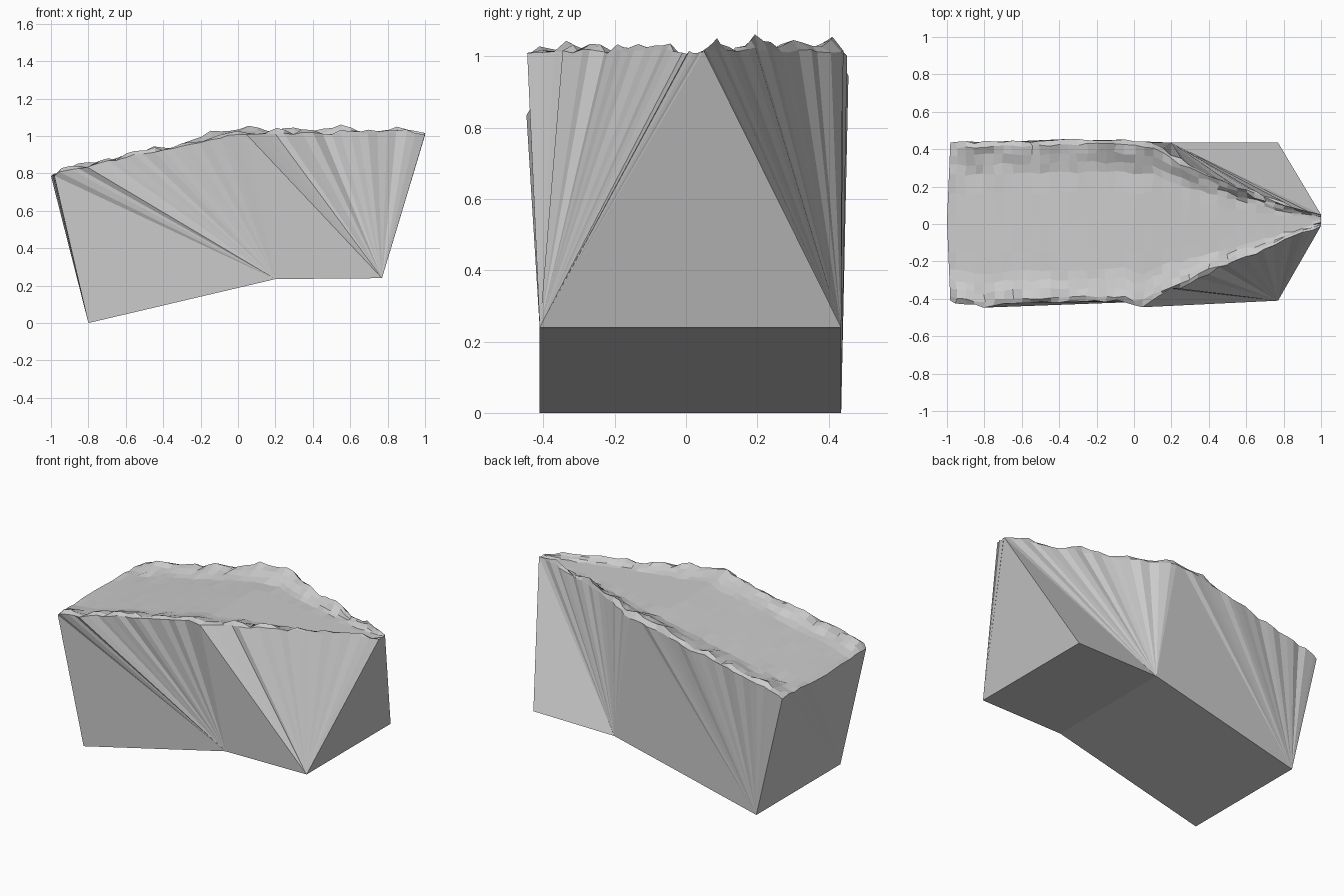
import bpy
import bmesh
import random

random.seed(7)
cube = bpy.data.objects.get("Cube")
if cube:
    bpy.data.objects.remove(cube, do_unlink=True)


def along(profile, x):
    """Value of a piecewise linear profile at x."""
    for (x0, a), (x1, b) in zip(profile, profile[1:]):
        if x <= x1:
            return a + (b - a) * (x - x0) / (x1 - x0)
    return profile[-1][1]


# Outline of the top ledge and height of its jagged back ridge
FRONT = [(-1, -.41), (-.8, -.445), (-.72, -.425), (-.04, -.41), (.03, -.45), (.1, -.405),
         (.2, -.35), (.27, -.335), (.45, -.235), (.62, -.18), (.8, -.09), (1, -.01)]
BACK = [(-1, .435), (-.1, .452), (.1, .435), (.22, .36), (.36, .29), (.45, .25),
        (.6, .19), (.8, .11), (1, .05)]
RIDGE = [(-1, .79), (-.95, .81), (-.85, .86), (-.75, .855), (-.6, .9), (-.55, .89),
         (-.45, .95), (-.35, .94), (-.2, 1), (-.15, 1.03), (-.05, 1.03), (.08, 1.06),
         (.15, 1.03), (.3, 1.05), (.4, 1.03), (.55, 1.06), (.7, 1.02), (.85, 1.05), (1, 1.01)]
SLOPE = [(-1, .79), (0, 1.005), (1, 1.01)]
ACROSS = [0, .03, .08, .14, .2, .32, .5, .68, .8, .86, .92, .97, 1]
STATIONS = 40

bm = bmesh.new()

# Rough top: level floor with a broken raised lip along both long sides
rows = []
for i in range(STATIONS + 1):
    x = -1 + 2 * i / STATIONS
    lo, hi, base = along(FRONT, x), along(BACK, x), along(SLOPE, x)
    ends = i in (0, STATIONS)
    front_lip = 0 if ends else random.uniform(.005, .035)
    back_lip = 0 if ends else along(RIDGE, x) - base
    row = []
    for t in ACROSS:
        rim = min(t, 1 - t)
        lip = front_lip if t < .5 else back_lip
        if rim == 0:
            dz = lip * random.uniform(.1, .5)
        else:
            dz = lip * max(0, 1 - abs(rim - .03) / .13) - .012 * min(1, rim / .2)
            if rim < .2:
                dz += random.uniform(-.006, .006)
        if ends:
            dz = random.uniform(-.005, .008)
        dx = random.uniform(-.008, .008) if 0 < i < STATIONS else 0
        if i == 0:
            dx = .018 * abs(2 * t - 1)
        wobble = random.uniform(-.008, .008) if not ends else 0
        row.append(bm.verts.new((x + dx, lo + (hi - lo) * t + wobble, base + dz)))
    rows.append(row)
for a, b in zip(rows, rows[1:]):
    for j in range(len(ACROSS) - 1):
        bm.faces.new((a[j], b[j], b[j + 1], a[j + 1]))

# Bent underside
keel = [(-.8, 0), (.2, .235), (.77, .24)]
f0, f1, f2 = [bm.verts.new((x, -.41, z)) for x, z in keel]
b0, b1, b2 = [bm.verts.new((x, .435, z)) for x, z in keel]
bm.faces.new((f0, b0, b1, f1))
bm.faces.new((f1, b1, b2, f2))


def fan(apex, points):
    for p, q in zip(points, points[1:]):
        bm.faces.new((apex, p, q))


# Sheer walls fanning up to the rim
bend = round((.03 + 1) / 2 * STATIONS)
front = [r[0] for r in rows]
back = [r[-1] for r in rows]
fan(f1, [f0] + front[:bend + 1])
fan(f2, [f1] + front[bend:])
fan(b0, back[:bend + 1])
fan(b1, [b0] + back[bend:] + [b2])
fan(f0, rows[0] + [b0])
fan(f2, rows[-1] + [b2])

bmesh.ops.recalc_face_normals(bm, faces=bm.faces)
mesh = bpy.data.meshes.new("rock_ledge")
bm.to_mesh(mesh)
bm.free()
rock = bpy.data.objects.new("rock_ledge", mesh)
bpy.context.collection.objects.link(rock)

# Plain stone colour
stone = bpy.data.materials.new("light_grey_stone")
stone.use_nodes = True
colour = (.6, .6, .6, 1)
stone.diffuse_color = colour
stone.node_tree.nodes["Principled BSDF"].inputs["Base Color"].default_value = colour
mesh.materials.append(stone)
